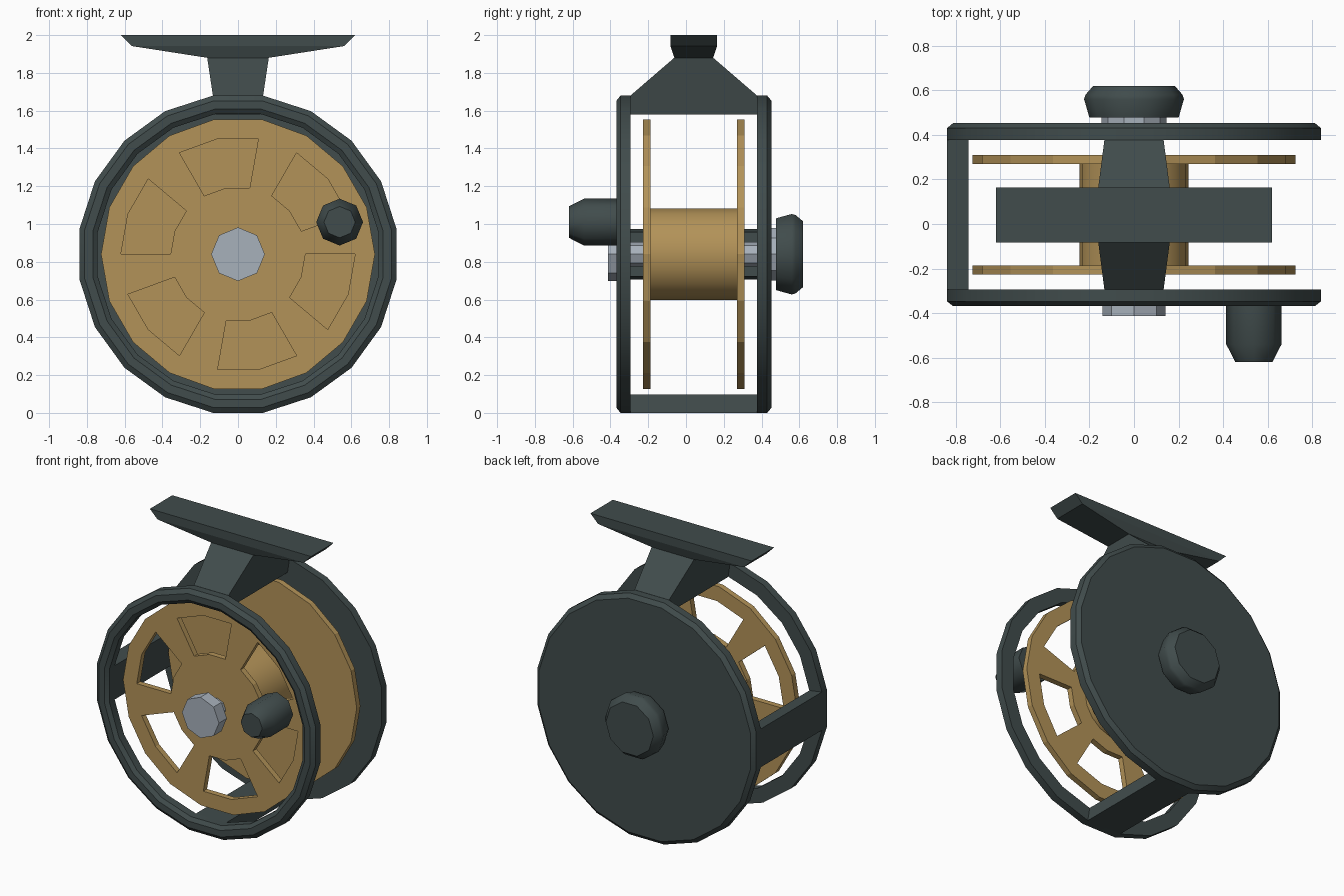
import bpy, bmesh
from math import sin, cos, radians, pi

if "Cube" in bpy.data.objects:
    bpy.data.objects.remove(bpy.data.objects["Cube"])

CZ = 0.84  # height of the reel axis


def material(name, rgb):
    m = bpy.data.materials.new(name)
    m.diffuse_color = (*rgb, 1)
    m.use_nodes = True
    m.node_tree.nodes["Principled BSDF"].inputs["Base Color"].default_value = m.diffuse_color
    return m


DARK = material("dark green metal", (0.052, 0.072, 0.072))
GOLD = material("brass gold", (0.45, 0.29, 0.098))
STEEL = material("pale steel", (0.39, 0.44, 0.50))


def polar(r, deg, y, cx=0, cz=CZ):
    return (cx + r * cos(radians(deg)), y, cz + r * sin(radians(deg)))


def finish(name, bm, mat, angle=None):
    bmesh.ops.recalc_face_normals(bm, faces=bm.faces)
    me = bpy.data.meshes.new(name)
    bm.to_mesh(me)
    bm.free()
    me.materials.append(mat)
    ob = bpy.data.objects.new(name, me)
    bpy.context.collection.objects.link(ob)
    if angle:
        bpy.context.view_layer.objects.active = ob
        ob.select_set(True)
        bpy.ops.object.shade_smooth_by_angle(angle=radians(angle))
        ob.select_set(False)
    return ob


def loft(name, sections, mat, closed=False, angle=None):
    """Skin a row of point loops; cap the ends, or join last to first."""
    bm = bmesh.new()
    rings = [[bm.verts.new(p) for p in s] for s in sections]
    n = len(rings[0])
    pairs = list(zip(rings, rings[1:]))
    if closed:
        pairs.append((rings[-1], rings[0]))
    else:
        bm.faces.new(rings[0])
        bm.faces.new(rings[-1])
    for a, b in pairs:
        for i in range(n):
            j = (i + 1) % n
            bm.faces.new((a[i], a[j], b[j], b[i]))
    return finish(name, bm, mat, angle)


def lathe(name, profile, n, mat, phase=0, cx=0, cz=CZ, closed=False, angle=None):
    """Turn an (r, y) profile around a front-to-back axis."""
    loops = [[polar(r, phase + 360 * i / n, y, cx, cz) for i in range(n)]
             for r, y in profile]
    return loft(name, loops, mat, closed, angle)


# Frame: open front ring and solid back plate
lathe("front_ring",
      [(0.85, -0.294), (0.85, -0.347), (0.822, -0.369), (0.778, -0.369),
       (0.752, -0.35), (0.752, -0.294)], 20, DARK, 9, closed=True, angle=30)
lathe("back_plate", [(0.85, 0.376), (0.85, 0.43), (0.822, 0.453)],
      20, DARK, 9, angle=30)

# Frame pillars on the left and at the bottom
for name, a in (("left_pillar", 180), ("bottom_pillar", 270)):
    loft(name, [[polar(0.85, a - 9, y), polar(0.85, a + 9, y),
                 polar(0.752, a + 9, y), polar(0.752, a - 9, y)]
                for y in (-0.30, 0.38)], DARK)

# Top pillar, neck and rod foot: half width x, half depth y per height
foot = [(1.58, 0.118, 0.335), (1.68, 0.133, 0.335), (1.88, 0.163, 0.103),
        (1.942, 0.562, 0.123), (2.0, 0.62, 0.123)]
loft("rod_foot", [[(-x, 0.041 - d, z), (x, 0.041 - d, z),
                   (x, 0.041 + d, z), (-x, 0.041 + d, z)]
                  for z, x, d in foot], DARK)


# Spool flanges; the front one has six windows
def flange(name, y, windows):
    bm = bmesh.new()
    rings = [[bm.verts.new(polar(r, 20 * i, y)) for i in range(18)]
             for r in (0.357, 0.62, 0.725)]
    bm.faces.new(rings[0])
    for k in range(2):
        for i in range(18):
            if windows and k == 0 and i % 3:
                continue
            j = (i + 1) % 18
            bm.faces.new((rings[k][i], rings[k][j],
                          rings[k + 1][j], rings[k + 1][i]))
    ob = finish(name, bm, GOLD)
    mod = ob.modifiers.new("thickness", 'SOLIDIFY')
    mod.thickness = 0.04
    mod.offset = 0


flange("front_flange", -0.207, True)
flange("back_flange", 0.289, False)
lathe("spool_drum", [(0.245, -0.20), (0.245, 0.28)], 18, GOLD, angle=30)

# Axle with its front cap and back washer
lathe("axle", [(0.065, -0.36), (0.065, 0.40)], 8, STEEL)
lathe("axle_cap", [(0.142, -0.412), (0.142, -0.325)], 8, STEEL)
lathe("back_washer", [(0.145, 0.44), (0.145, 0.49)], 10, STEEL)

# Drag knob at the back
lathe("drag_knob", [(0.20, 0.477), (0.224, 0.56), (0.218, 0.58), (0.183, 0.62)],
      10, DARK, angle=37)

# Winding handle
lathe("handle", [(0.083, -0.62), (0.124, -0.54), (0.124, -0.34)], 8, DARK,
      cx=0.538, cz=1.01, angle=46)
